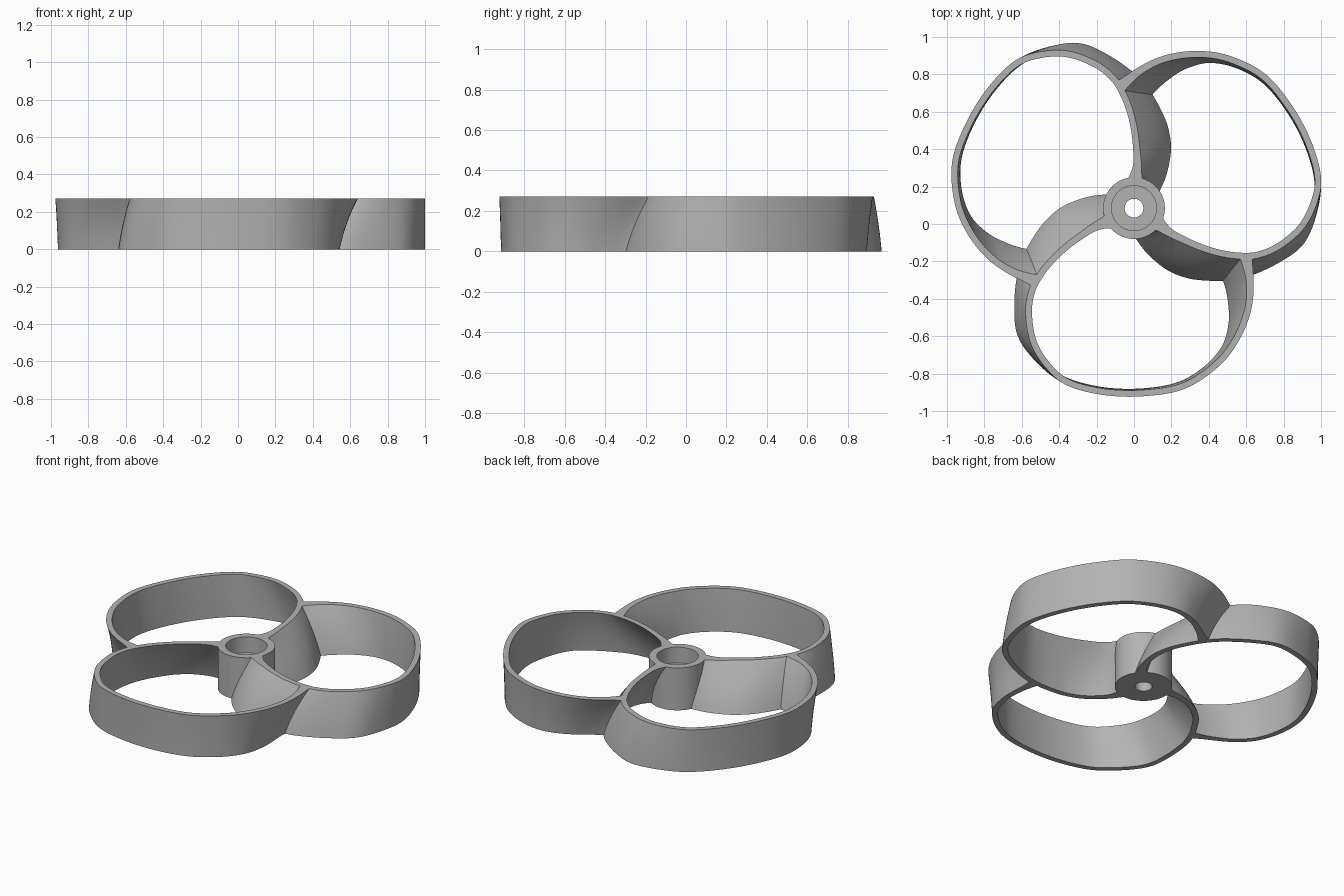
import bpy, bmesh, math
from mathutils import Vector, Matrix

cube = bpy.data.objects.get("Cube")
if cube:
    bpy.data.objects.remove(cube, do_unlink=True)

HEIGHT = 0.27
HUB = Vector((0, 0.085, 0))
LEVELS = 8      # rows down each wall
STEPS = 8       # samples between path points

# Wall centre lines: hub root, along the blade, around the loop, to the next blade
TOP = [(.12, .01), (.19, -.045), (.268, -.085), (.36, -.125), (.46, -.155),
       (.56, -.17), (.66, -.165), (.77, -.12), (.89, -.02), (.96, .11),
       (.983, .25), (.93, .44), (.83, .625), (.69, .79), (.5, .885),
       (.33, .908), (.17, .885), (.04, .825), (-.075, .735)]
BOTTOM = [(.03, -.04), (.08, -.135), (.178, -.225), (.28, -.27), (.38, -.285),
          (.5, -.285), (.62, -.26), (.77, -.19), (.89, -.1), (.955, .04),
          (.982, .22), (.93, .42), (.83, .61), (.7, .765), (.55, .85),
          (.4, .878), (.27, .845), (.17, .785), (.07, .71)]


def smooth_path(points):
    """Catmull-Rom curve through the points."""
    p = [Vector(q) for q in points]
    p = [p[0] * 2 - p[1]] + p + [p[-1] * 2 - p[-2]]
    out = []
    for a, b, c, d in zip(p, p[1:], p[2:], p[3:]):
        for k in range(STEPS):
            t = k / STEPS
            out.append(0.5 * (2 * b + (c - a) * t + (2 * a - 5 * b + 4 * c - d) * t ** 2
                              + (3 * b - a - 3 * c + d) * t ** 3))
    return out + [p[-2]]


def new_object(name, bm, material):
    bmesh.ops.recalc_face_normals(bm, faces=bm.faces)
    mesh = bpy.data.meshes.new(name)
    bm.to_mesh(mesh)
    bm.free()
    mesh.materials.append(material)
    obj = bpy.data.objects.new(name, mesh)
    bpy.context.collection.objects.link(obj)
    return obj


def loop_blade(name, turn, material):
    """Slanted thin wall swept between the top and bottom paths."""
    top, bottom = smooth_path(TOP), smooth_path(BOTTOM)
    last = len(top) - 1
    rows = []
    for j in range(LEVELS + 1):
        t = j / LEVELS
        f = t + 0.4 * t * (1 - t)        # camber of the wall
        rows.append((HEIGHT * (1 - t), [a.lerp(b, f) for a, b in zip(top, bottom)]))
    bm = bmesh.new()
    rings = []
    for i in range(last + 1):
        left, right = [], []
        # Wall flares a little where it meets the hub and the next blade
        half = 0.017 + 0.028 * math.exp(-i / 5) + 0.018 * math.exp((i - last) / 4)
        for z, row in rows:
            d = (row[min(i + 1, last)] - row[max(i - 1, 0)]).normalized()
            n = Vector((-d.y, d.x)) * half
            left.append(bm.verts.new((*(row[i] + n), z)))
            right.append(bm.verts.new((*(row[i] - n), z)))
        rings.append(left + right[::-1])
    count = len(rings[0])
    for a, b in zip(rings, rings[1:]):
        for k in range(count):
            m = (k + 1) % count
            bm.faces.new((a[k], a[m], b[m], b[k]))
    bm.faces.new(rings[0])
    bm.faces.new(rings[-1])
    spin = Matrix.Rotation(turn, 4, 'Z')
    bm.transform(Matrix.Translation(HUB) @ spin @ Matrix.Translation(-HUB))
    return new_object(name, bm, material)


def lathe(name, profile, material, sides=64):
    """Closed profile turned around the hub axis."""
    bm = bmesh.new()
    rings = []
    for s in range(sides):
        a = math.tau * s / sides
        rings.append([bm.verts.new(HUB + Vector((r * math.cos(a), r * math.sin(a), z)))
                      for r, z in profile])
    count = len(profile)
    for s in range(sides):
        a, b = rings[s], rings[(s + 1) % sides]
        for k in range(count):
            m = (k + 1) % count
            bm.faces.new((a[k], b[k], b[m], a[m]))
    return new_object(name, bm, material)


grey = bpy.data.materials.new("plain_grey")
grey.use_nodes = True
grey.diffuse_color = (0.45, 0.45, 0.45, 1)
grey.node_tree.nodes["Principled BSDF"].inputs["Base Color"].default_value = grey.diffuse_color

# Hub with a shaft hole and a wider recess at the top
parts = [lathe("hub", [(.05, 0), (.165, 0), (.165, HEIGHT), (.12, HEIGHT),
                       (.12, .17), (.05, .17)], grey)]

# Three identical looped blades
for i, side in enumerate(("right_loop", "left_loop", "front_loop")):
    parts.append(loop_blade(side + "_blade", math.tau * i / 3, grey))

bpy.ops.object.select_all(action='DESELECT')
for obj in parts:
    obj.select_set(True)
bpy.context.view_layer.objects.active = parts[0]
bpy.ops.object.shade_smooth_by_angle(angle=math.radians(35))
